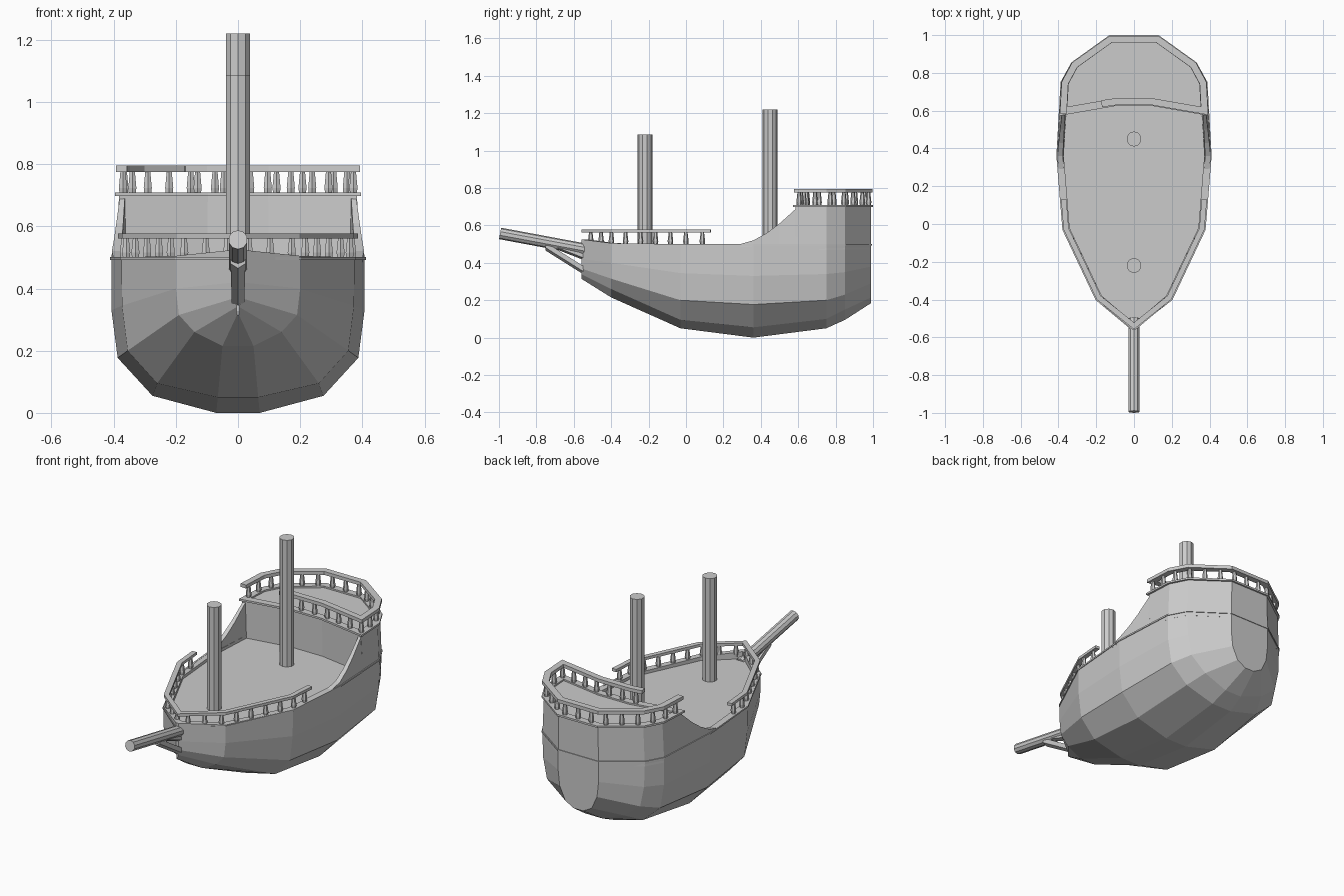
import bpy, bmesh, math
from mathutils import Vector

if "Cube" in bpy.data.objects:
    bpy.data.objects.remove(bpy.data.objects["Cube"])

# Half width of the deck edge along the ship: (y, x)
EDGE = [(-0.56, 0.008), (-0.40, 0.20), (-0.03, 0.375), (0.36, 0.407),
        (0.75, 0.385), (0.85, 0.33), (0.99, 0.13)]


def half_x(y):
    for (y0, x0), (y1, x1) in zip(EDGE, EDGE[1:]):
        if y <= y1:
            return x0 + (x1 - x0) * (y - y0) / (y1 - y0)
    return EDGE[-1][1]


def finish(name, bm):
    bmesh.ops.remove_doubles(bm, verts=bm.verts, dist=0.0001)
    bmesh.ops.recalc_face_normals(bm, faces=bm.faces)
    me = bpy.data.meshes.new(name)
    bm.to_mesh(me)
    bm.free()
    ob = bpy.data.objects.new(name, me)
    bpy.context.collection.objects.link(ob)
    return ob


def loft(bm, rings, closed=True, cap=True):
    rows = [[bm.verts.new(p) for p in r] for r in rings]
    n = len(rows[0])
    for a, b in zip(rows, rows[1:]):
        for i in range(n if closed else n - 1):
            j = (i + 1) % n
            bm.faces.new((a[i], a[j], b[j], b[i]))
    if cap:
        bm.faces.new(rows[0])
        bm.faces.new(rows[-1])
    return rows


def offset(path, d, closed=False):
    """Mitred sideways offset of a 2D path."""
    pts = [Vector(p) for p in path]
    n, out = len(pts), []
    for i, p in enumerate(pts):
        dirs = []
        if closed or i > 0:
            dirs.append((p - pts[i - 1]).normalized())
        if closed or i < n - 1:
            dirs.append((pts[(i + 1) % n] - p).normalized())
        norms = [Vector((-t.y, t.x)) for t in dirs]
        m = sum(norms, Vector((0, 0))).normalized()
        out.append(p + m * d / max(0.4, m.dot(norms[0])))
    return out


def band(name, path, d0, d1, z0, z1, closed=False):
    a, b = offset(path, d0, closed), offset(path, d1, closed)
    rings = [[(p.x, p.y, z0), (p.x, p.y, z1), (q.x, q.y, z1), (q.x, q.y, z0)]
             for p, q in zip(a, b)]
    bm = bmesh.new()
    loft(bm, rings + rings[:1] if closed else rings, cap=not closed)
    return finish(name, bm)


def rod(bm, a, b, r0, r1, sides):
    a, b = Vector(a), Vector(b)
    q = (b - a).to_track_quat('Z', 'Y')
    ang = [2 * math.pi * (i + 0.5) / sides for i in range(sides)]
    loft(bm, [[p + q @ Vector((r * math.cos(t), r * math.sin(t), 0)) for t in ang]
              for p, r in ((a, r0), (b, r1))])


def balusters(name, path, inset, spacing, z0, z1):
    bm = bmesh.new()
    pts = offset(path, inset)
    segs = list(zip(pts, pts[1:]))
    total = sum((b - a).length for a, b in segs)
    count = round(total / spacing)
    for i in range(count):
        s = (i + 0.5) * total / count
        for a, b in segs:
            if s <= (b - a).length:
                p = a.lerp(b, s / (b - a).length)
                h = z0 + (z1 - z0) * 0.3
                rod(bm, (p.x, p.y, z0), (p.x, p.y, h), 0.012, 0.015, 6)
                rod(bm, (p.x, p.y, h), (p.x, p.y, z1), 0.015, 0.009, 6)
                break
            s -= (b - a).length
    return finish(name, bm)


# Hull: half sections from keel to deck edge, mirrored and lofted bow to stern
SECTIONS = [
    (-0.56, [(0.003, 0.315), (0.005, 0.34), (0.008, 0.37), (0.008, 0.42), (0.008, 0.525)]),
    (-0.40, [(0.05, 0.215), (0.14, 0.26), (0.19, 0.315), (0.20, 0.40), (0.20, 0.505)]),
    (-0.03, [(0.065, 0.05), (0.26, 0.095), (0.355, 0.20), (0.373, 0.345), (0.375, 0.50)]),
    (0.36, [(0.07, 0.0), (0.275, 0.055), (0.387, 0.177), (0.407, 0.33), (0.407, 0.50)]),
    (0.75, [(0.065, 0.05), (0.25, 0.10), (0.36, 0.20), (0.383, 0.34), (0.385, 0.50)]),
    (0.85, [(0.055, 0.095), (0.20, 0.15), (0.30, 0.23), (0.325, 0.35), (0.33, 0.50)]),
    (0.99, [(0.03, 0.185), (0.085, 0.215), (0.12, 0.29), (0.13, 0.38), (0.13, 0.50)]),
]
bm = bmesh.new()
rings = [[(-x, y, z) for x, z in reversed(s)] + [(x, y, z) for x, z in s]
         for y, s in SECTIONS]
loft(bm, rings, closed=False)
# Rim and sunken main deck
rim = [Vector(r[0]) for r in rings] + [Vector(r[-1]) for r in reversed(rings)]
inner = offset([p.to_2d() for p in rim], -0.035, True)
if inner[3].x < rim[3].x:
    inner = offset([p.to_2d() for p in rim], 0.035, True)
inner[0].x, inner[-1].x = -0.004, 0.004
inner = [Vector((p.x, p.y, r.z)) for p, r in zip(inner, rim)]
deck = [Vector((p.x, p.y, 0.483)) for p in inner]
rows = loft(bm, [rim, inner, deck], cap=False)
bm.faces.new(rows[-1])
finish("hull", bm)

# Thin moulding along the deck edge
side = [(-x, y) for y, x in reversed(EDGE)] + [(x, y) for y, x in EDGE[1:]]
band("deck_edge_moulding", side, -0.004, 0.006, 0.492, 0.501, closed=True)

# Raised aft cabin with bowed front wall
stern = [(-half_x(0.585), 0.585)] + [(-x, y) for y, x in EDGE[4:]]
stern += [(-x, y) for x, y in reversed(stern)]
front = [(0.10, 0.635), (-0.10, 0.635)]
cabin = stern + front
bm = bmesh.new()
loft(bm, [[(x, y, 0.47) for x, y in cabin],
          [(x * 0.97, y, 0.70) for x, y in cabin]])
finish("aft_cabin", bm)
band("aft_deck_ledge", [(x * 0.975, y) for x, y in cabin], 0.01, -0.03,
     0.698, 0.709, closed=True)

# Curved bulwarks sweeping up to the cabin
CURVE = [(0.29, 0.50), (0.36, 0.52), (0.43, 0.558), (0.50, 0.61), (0.60, 0.70)]
for label, s in (("left", -1), ("right", 1)):
    bm = bmesh.new()
    loft(bm, [[(s * half_x(y), y, 0.485),
               (s * (half_x(y) - 0.07 * (z - 0.5)), y, z),
               (s * (half_x(y) - 0.03), y, z),
               (s * (half_x(y) - 0.035), y, 0.475)] for y, z in CURVE])
    finish(label + "_bulwark", bm)

# Foredeck rail around the bow
fore = [(half_x(0.13), 0.13)] + [(half_x(y), y) for y in (-0.03, -0.40)]
fore = [(-x, y) for x, y in fore] + [(0, -0.56)] + fore[::-1]
band("fore_rail", fore, 0.002, 0.03, 0.561, 0.577)
balusters("fore_balusters", fore, 0.018, 0.087, 0.495, 0.565)

# Aft rail, with a stair gap at the left of the front
aft = [(x * 0.98, y) for x, y in stern + front[:1]] + [(-0.10, 0.635), (-0.17, 0.625)]
band("aft_rail", aft, 0.006, -0.03, 0.775, 0.795)
balusters("aft_balusters", aft, -0.014, 0.085, 0.70, 0.78)

# Masts
for name, y, top in (("fore_mast", -0.22, 1.085), ("main_mast", 0.45, 1.22)):
    bm = bmesh.new()
    rod(bm, (0, y, 0.47), (0, y, top), 0.04, 0.04, 10)
    finish(name, bm)

# Bowsprit and its tapered knees
bm = bmesh.new()
rod(bm, (0, -0.50, 0.465), (0, -0.994, 0.557), 0.031, 0.031, 10)
finish("bowsprit", bm)
for name, a, b, h in (("lower_knee", (-0.75, 0.487), (-0.54, 0.355), 0.022),
                      ("upper_knee", (-0.69, 0.487), (-0.54, 0.428), 0.016)):
    bm = bmesh.new()
    loft(bm, [[(-w, y, z + h), (w, y, z + h), (w, y, z - h * 0.3),
               (0, y, z - h), (-w, y, z - h * 0.3)]
              for (y, z), w in ((a, 0.024), (b, 0.02))])
    finish(name, bm)
